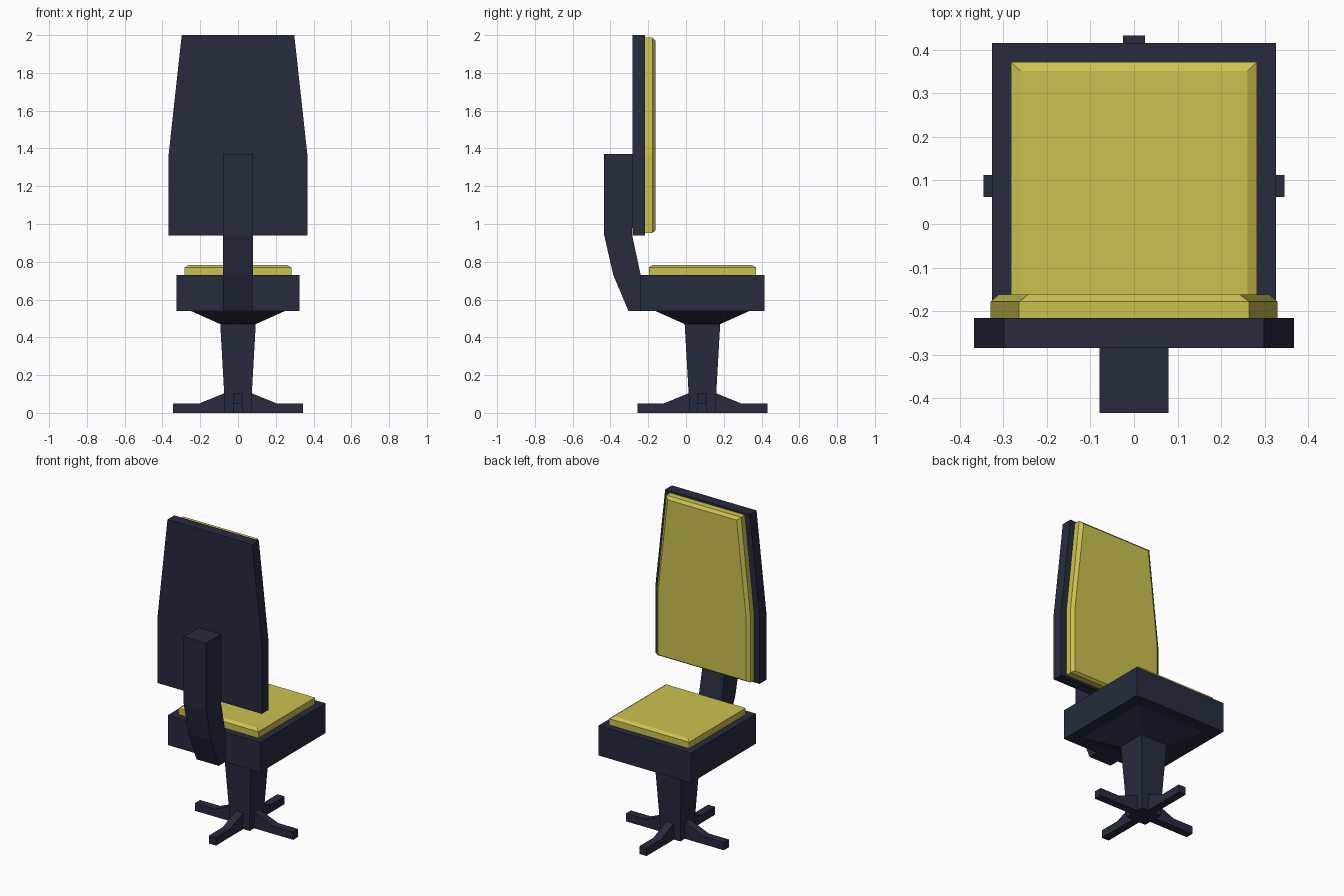
import bpy, bmesh, math
from mathutils import Matrix, Vector

if "Cube" in bpy.data.objects:
    bpy.data.objects.remove(bpy.data.objects["Cube"])


def material(name, color):
    m = bpy.data.materials.new(name)
    m.diffuse_color = color
    m.use_nodes = True
    m.node_tree.nodes["Principled BSDF"].inputs["Base Color"].default_value = m.diffuse_color
    return m


NAVY = material("navy", (0.019, 0.024, 0.047, 1))
YELLOW = material("yellow", (0.60, 0.54, 0.08, 1))
CY = 0.087  # y centre of seat, column and base


def loft(name, rings, mat, turn=None):
    """Join equal-length point rings with side faces and cap both ends."""
    bm = bmesh.new()
    vs = [[bm.verts.new(p) for p in r] for r in rings]
    n = len(vs[0])
    for a, b in zip(vs, vs[1:]):
        for i in range(n):
            j = (i + 1) % n
            bm.faces.new((a[i], a[j], b[j], b[i]))
    bm.faces.new(vs[0][::-1])
    bm.faces.new(vs[-1])
    bmesh.ops.recalc_face_normals(bm, faces=bm.faces)
    me = bpy.data.meshes.new(name)
    if turn:
        bm.transform(turn)
    bm.to_mesh(me)
    bm.free()
    me.materials.append(mat)
    ob = bpy.data.objects.new(name, me)
    bpy.context.collection.objects.link(ob)
    return ob


def rect(z, hx, hy):
    return [(-hx, CY - hy, z), (hx, CY - hy, z), (hx, CY + hy, z), (-hx, CY + hy, z)]


def back_ring(y, low, mid, top, z0, z2):
    """Tapered backrest outline in the xz plane."""
    half = [(low, z0), (mid, 1.37), (top, z2)]
    return [(x, y, z) for x, z in half] + [(-x, y, z) for x, z in half[::-1]]


# Seat shell and its padded cushion
loft("seat_shell", [rect(0.54, 0.326, 0.328), rect(0.73, 0.326, 0.328)], NAVY)
loft("seat_cushion", [rect(0.725, 0.282, 0.284), rect(0.77, 0.282, 0.284),
                      rect(0.783, 0.26, 0.264)], YELLOW)

# Flared seat support and pedestal column
loft("pedestal", [rect(0.0, 0.07, 0.07), rect(0.10, 0.073, 0.073), rect(0.47, 0.094, 0.094),
                  rect(0.54, 0.25, 0.25)], NAVY)

# Four base feet
foot = [(0.0, 0.0), (0.345, 0.0), (0.345, 0.05), (0.205, 0.05), (0.07, 0.105), (0.0, 0.105)]
for i in range(4):
    turn = Matrix.Translation((0, CY, 0)) @ Matrix.Rotation(i * math.pi / 2, 4, 'Z')
    loft(f"base_foot_{i + 1}", [[(r, s * 0.025, z) for r, z in foot] for s in (-1, 1)], NAVY, turn)

# Bent arm carrying the backrest
arm = [(-0.433, 1.37), (-0.28, 1.37), (-0.285, 0.94), (-0.24, 0.73), (-0.24, 0.54),
       (-0.305, 0.54), (-0.385, 0.73), (-0.433, 0.94)]
loft("back_arm", [[(s * 0.079, y, z) for y, z in arm] for s in (-1, 1)], NAVY)

# Backrest shell and its chamfered cushion
loft("backrest_shell", [back_ring(y, 0.367, 0.367, 0.298, 0.94, 2.0) for y in (-0.284, -0.216)], NAVY)
loft("backrest_cushion", [back_ring(-0.22, 0.329, 0.329, 0.264, 0.953, 1.988),
                          back_ring(-0.178, 0.329, 0.329, 0.264, 0.953, 1.988),
                          back_ring(-0.162, 0.31, 0.31, 0.243, 0.965, 1.97)], YELLOW)
